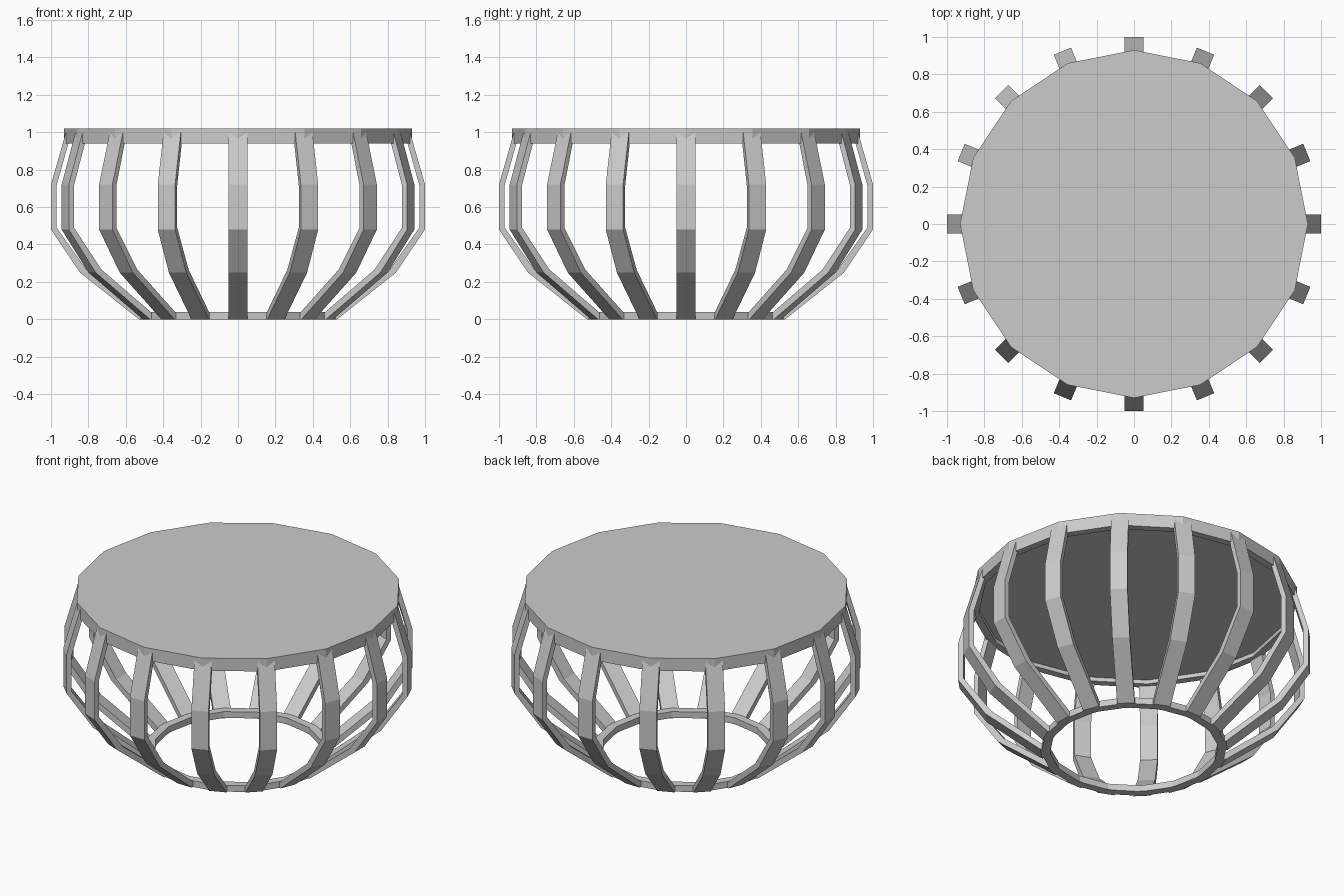
import bpy
import bmesh
from math import cos, sin, tau

SIDES = 16

if "Cube" in bpy.data.objects:
    bpy.data.objects.remove(bpy.data.objects["Cube"], do_unlink=True)

# One plain grey for everything
grey = bpy.data.materials.new("light_grey")
grey.use_nodes = True
colour = (0.6, 0.6, 0.6, 1)
grey.diffuse_color = colour
grey.node_tree.nodes["Principled BSDF"].inputs["Base Color"].default_value = colour


def finish(name, bm):
    bmesh.ops.recalc_face_normals(bm, faces=bm.faces)
    mesh = bpy.data.meshes.new(name)
    bm.to_mesh(mesh)
    bm.free()
    mesh.materials.append(grey)
    obj = bpy.data.objects.new(name, mesh)
    bpy.context.collection.objects.link(obj)
    return obj


def lathe(name, profile, closed):
    """Turn an (r, z) profile; an open profile gets flat caps at both ends."""
    bm = bmesh.new()
    loops = [[bm.verts.new((r * cos(tau * i / SIDES), r * sin(tau * i / SIDES), z))
              for i in range(SIDES)] for r, z in profile]
    pairs = list(zip(loops, loops[1:]))
    if closed:
        pairs.append((loops[-1], loops[0]))
    else:
        bm.faces.new(loops[0])
        bm.faces.new(loops[-1])
    for a, b in pairs:
        for i in range(SIDES):
            j = (i + 1) % SIDES
            bm.faces.new((a[i], a[j], b[j], b[i]))
    return finish(name, bm)


def rib_mesh(outer, inner, half_width):
    """Bent flat bar along +x, made from outer and inner (x, z) lines."""
    bm = bmesh.new()
    rings = [[bm.verts.new(p) for p in ((xo, -half_width, zo), (xo, half_width, zo),
                                        (xi, half_width, zi), (xi, -half_width, zi))]
             for (xo, zo), (xi, zi) in zip(outer, inner)]
    bm.faces.new(rings[0])
    bm.faces.new(rings[-1])
    for a, b in zip(rings, rings[1:]):
        for i in range(4):
            j = (i + 1) % 4
            bm.faces.new((a[i], a[j], b[j], b[i]))
    return finish("rib_1", bm)


# Table top with a shallow recess below, inside the rim
lathe("table_top", [(0.93, 1.02), (0.93, 0.94), (0.885, 0.94), (0.885, 0.965)], False)

# Foot ring
lathe("foot_ring", [(0.53, 0), (0.53, 0.04), (0.48, 0.04), (0.48, 0)], True)

# Bent ribs around the basket, one at each corner
outer = [(0.53, 0), (0.845, 0.25), (1, 0.48), (1, 0.72), (0.92, 1)]
inner = [(0.476, 0), (0.81, 0.265), (0.97, 0.49), (0.97, 0.715), (0.89, 1)]
rib = rib_mesh(outer, inner, 0.05)
for k in range(1, SIDES):
    copy = bpy.data.objects.new(f"rib_{k + 1}", rib.data)
    copy.rotation_euler.z = tau * k / SIDES
    bpy.context.collection.objects.link(copy)
